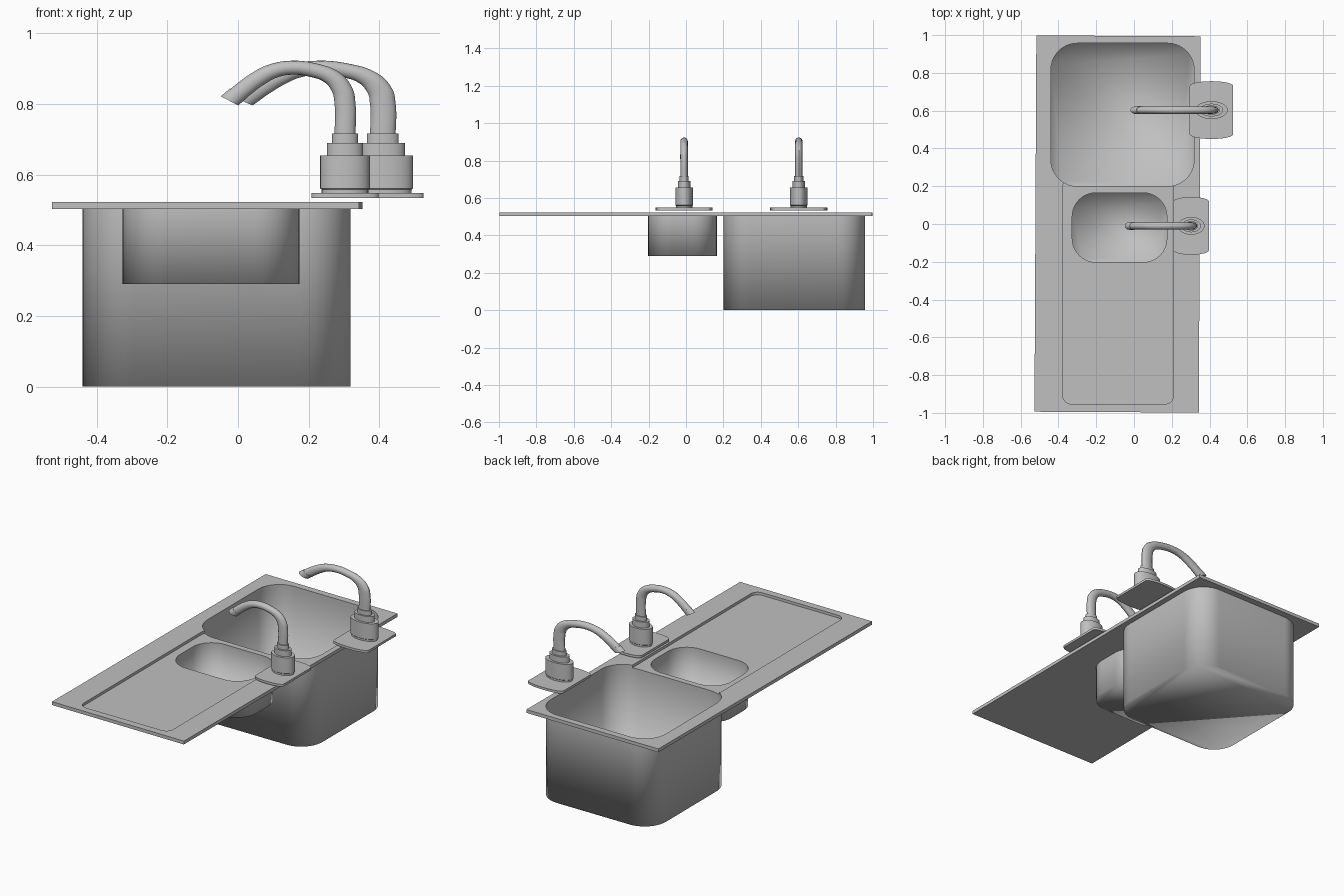
import bpy
import bmesh
from math import sin, cos, pi, radians
from mathutils import Matrix

cube = bpy.data.objects.get("Cube")
if cube:
    bpy.data.objects.remove(cube, do_unlink=True)

steel = bpy.data.materials.new("brushed steel grey")
steel.use_nodes = True
STEEL = (0.53, 0.53, 0.53, 1)
steel.diffuse_color = STEEL
steel.node_tree.nodes["Principled BSDF"].inputs["Base Color"].default_value = STEEL


def add_object(name, mesh):
    obj = bpy.data.objects.new(name, mesh)
    bpy.context.collection.objects.link(obj)
    mesh.materials.clear()
    mesh.materials.append(steel)
    return obj


def rounded_rect(x0, x1, y0, y1, r, steps=10):
    """Counter-clockwise outline with rounded corners."""
    points = []
    corners = [(x1 - r, y1 - r), (x0 + r, y1 - r), (x0 + r, y0 + r), (x1 - r, y0 + r)]
    for i, (cx, cy) in enumerate(corners):
        for k in range(steps + 1):
            a = (i + k / steps) * pi / 2
            points.append((cx + r * cos(a), cy + r * sin(a)))
    return points


def prism(name, outline, z0, z1, open_top=False):
    """Extrude an outline from z0 to z1, with or without a lid."""
    bm = bmesh.new()
    low = [bm.verts.new((x, y, z0)) for x, y in outline]
    high = [bm.verts.new((x, y, z1)) for x, y in outline]
    n = len(outline)
    for i in range(n):
        j = (i + 1) % n
        bm.faces.new((low[i], low[j], high[j], high[i]))
    bm.faces.new(low[::-1])
    if not open_top:
        bm.faces.new(high)
    mesh = bpy.data.meshes.new(name)
    bm.to_mesh(mesh)
    bm.free()
    return add_object(name, mesh)


def bake(obj):
    """Replace an object's mesh with its evaluated result."""
    bpy.context.view_layer.update()
    graph = bpy.context.evaluated_depsgraph_get()
    return bpy.data.meshes.new_from_object(obj.evaluated_get(graph))


def cut(obj, outline, z0, z1):
    cutter = prism("cutter", outline, z0, z1)
    cutter.hide_render = True
    mod = obj.modifiers.new("cut", "BOOLEAN")
    mod.operation = "DIFFERENCE"
    mod.solver = "EXACT"
    mod.object = cutter
    mesh = bake(obj)
    obj.modifiers.clear()
    obj.data = mesh
    bpy.data.objects.remove(cutter, do_unlink=True)


def smooth(mesh, angle=35):
    mesh.shade_smooth()
    mesh.set_sharp_from_angle(angle=radians(angle))


# Worktop slab, turned very slightly
UNDER, TOP, TRAY = 0.503, 0.523, 0.507
slab = [(-0.435, -0.996), (0.435, -0.996), (0.435, 0.996), (-0.435, 0.996)]
turn = Matrix.Rotation(-0.005, 2)
outline = [(p[0] * cos(0.005) + p[1] * sin(0.005) - 0.087,
            p[1] * cos(0.005) - p[0] * sin(0.005)) for p in slab]
worktop = prism("worktop", outline, UNDER, TOP)

# Bowl openings and sunken draining tray
main_outline = rounded_rect(-0.44, 0.318, 0.2, 0.957, 0.14)
small_outline = rounded_rect(-0.327, 0.174, -0.202, 0.165, 0.125)
tray_outline = rounded_rect(-0.377, 0.21, -0.953, 0.24, 0.045, 6)
cut(worktop, tray_outline, TRAY, 0.6)
cut(worktop, main_outline, 0.4, 0.7)
cut(worktop, small_outline, 0.4, 0.7)
smooth(worktop.data, 25)

# Bowls, open on top and softly shaded all over
for name, shape, floor in (("main_bowl", main_outline, 0), ("small_bowl", small_outline, 0.29)):
    bowl = prism(name, shape, floor, UNDER, open_top=True)
    bowl.data.shade_smooth()


def lathe(name, profile, sides=32):
    """Spin (radius, height) points around z; both ends are closed."""
    bm = bmesh.new()
    rings = [[bm.verts.new((r * cos(2 * pi * k / sides), r * sin(2 * pi * k / sides), z))
              for k in range(sides)] for r, z in profile]
    for a, b in zip(rings, rings[1:]):
        for k in range(sides):
            j = (k + 1) % sides
            bm.faces.new((a[k], a[j], b[j], b[k]))
    bm.faces.new(rings[0][::-1])
    bm.faces.new(rings[-1])
    mesh = bpy.data.meshes.new(name)
    bm.to_mesh(mesh)
    bm.free()
    return add_object(name, mesh)


def tube(name, path, radius):
    curve = bpy.data.curves.new(name, "CURVE")
    curve.dimensions = "3D"
    curve.bevel_depth = radius
    curve.bevel_resolution = 6
    curve.resolution_u = 8
    curve.use_fill_caps = True
    spline = curve.splines.new("BEZIER")
    spline.bezier_points.add(len(path) - 1)
    for point, (x, z) in zip(spline.bezier_points, path):
        point.co = (x, 0, z)
        point.handle_left_type = point.handle_right_type = "AUTO"
    source = bpy.data.objects.new("path", curve)
    bpy.context.collection.objects.link(source)
    mesh = bake(source)
    bpy.data.objects.remove(source, do_unlink=True)
    return add_object(name, mesh)


# Tap parts around the origin, before stretching along x
BODY = [(0.044, 0.546), (0.044, 0.558), (0.047, 0.561), (0.047, 0.655), (0.034, 0.655),
        (0.034, 0.69), (0.0245, 0.69), (0.0245, 0.716), (0.02, 0.716)]
SPOUT = [(0, 0.71), (0, 0.80), (-0.006, 0.842), (-0.026, 0.877), (-0.06, 0.896), (-0.1, 0.903),
         (-0.135, 0.894), (-0.165, 0.871), (-0.193, 0.84), (-0.217, 0.81)]
NOZZLE = [(-0.201, 0.831), (-0.218, 0.809)]


def plate_outline():
    """Straight sides with bowed ends."""
    end = [(0.063 * cos(pi * k / 12), 0.128 + 0.025 * sin(pi * k / 12)) for k in range(13)]
    return end + [(-x, -y) for x, y in end]


for prefix, x, y, stretch in (("main", 0.41, 0.603, 1.83), ("small", 0.303, -0.01, 1.5)):
    parts = [prism(prefix + "_tap_plate", plate_outline(), 0.534, 0.548),
             lathe(prefix + "_tap_body", BODY),
             tube(prefix + "_tap_spout", SPOUT, 0.0198),
             tube(prefix + "_tap_nozzle", NOZZLE, 0.0208)]
    place = Matrix.Translation((x, y, 0)) @ Matrix.Diagonal((stretch, 1, 1, 1))
    for part in parts:
        part.data.transform(place)
        smooth(part.data)
